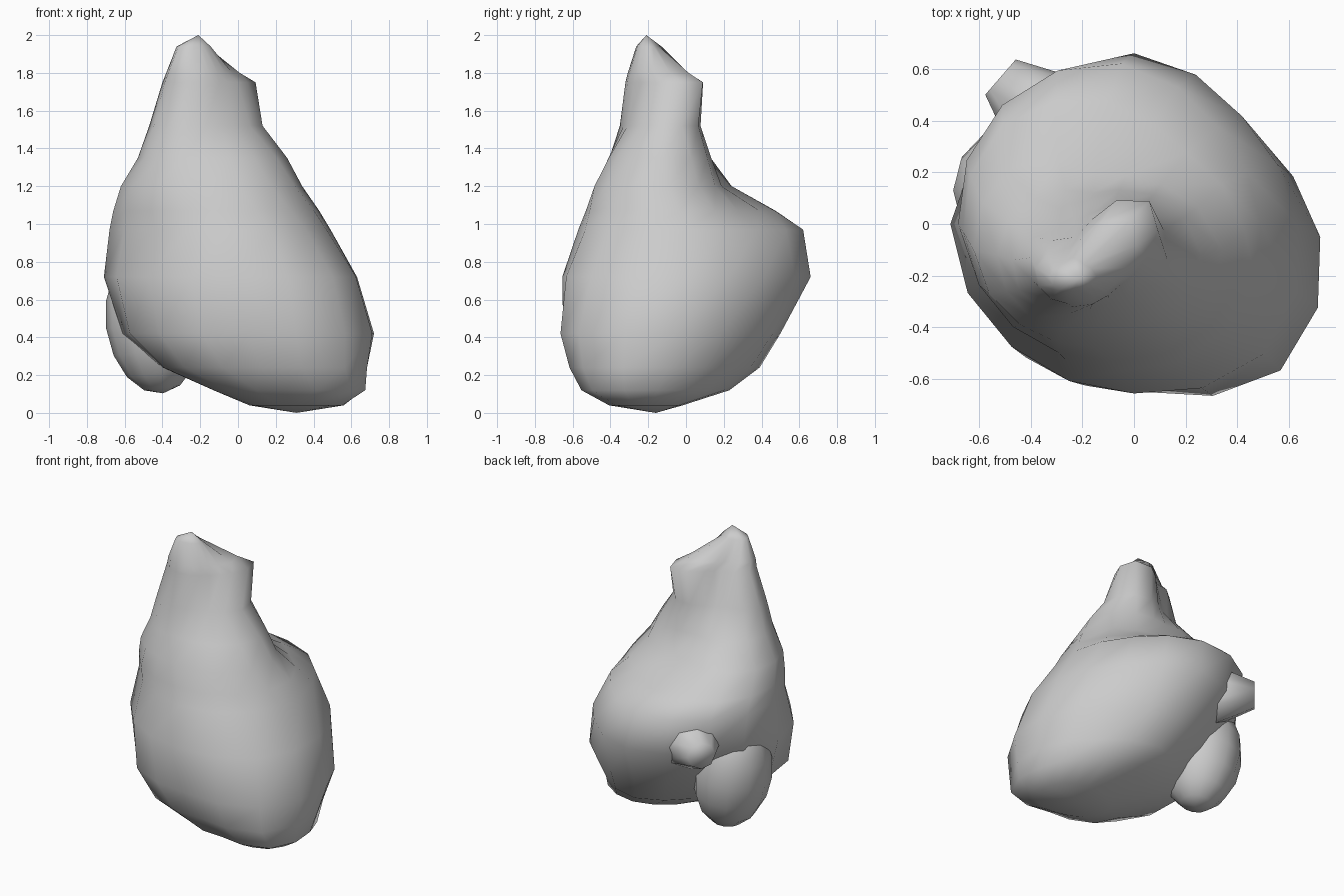
import bpy, bmesh, math
from mathutils import Vector

if "Cube" in bpy.data.objects:
    bpy.data.objects.remove(bpy.data.objects["Cube"])

SIDES = 16


def finish(bm, name):
    bmesh.ops.recalc_face_normals(bm, faces=bm.faces)
    for f in bm.faces:
        f.smooth = True
    me = bpy.data.meshes.new(name)
    bm.to_mesh(me)
    bm.free()
    ob = bpy.data.objects.new(name, me)
    bpy.context.collection.objects.link(ob)
    return ob


def radius(r, a):
    # periodic smooth interpolation through the eight radii
    n = len(r)
    i, t = int(a), a - int(a)
    p0, p1, p2, p3 = (r[(i + k) % n] for k in (-1, 0, 1, 2))
    return p1 + 0.5 * t * (p2 - p0 + t * (2*p0 - 5*p1 + 4*p2 - p3 + t * (3*(p1 - p2) + p3 - p0)))


def loft(name, rings, bottom, top):
    bm = bmesh.new()
    loops = []
    for z, cx, cy, *r in rings:
        loop = []
        for k in range(SIDES):
            a = 2 * math.pi * k / SIDES
            d = radius(r, k * len(r) / SIDES)
            loop.append(bm.verts.new((cx + d * math.cos(a), cy + d * math.sin(a), z)))
        loops.append(loop)
    for a, b in zip(loops, loops[1:]):
        for k in range(SIDES):
            j = (k + 1) % SIDES
            bm.faces.new((a[k], a[j], b[j], b[k]))
    for loop, tip in ((loops[0], bottom), (loops[-1], top)):
        v = bm.verts.new(tip)
        for k in range(SIDES):
            bm.faces.new((loop[k], loop[(k + 1) % SIDES], v))
    return finish(bm, name)


# Main organ body: height, centre, then radii E NE N NW W SW S SE
loft("heart_body", [
    (.04, .30, -.18, .26, .20, .16, .18, .24, .22, .22, .27),
    (.12, .25, -.15, .41, .38, .38, .36, .38, .43, .38, .49),
    (.24, .12, -.10, .56, .47, .49, .42, .52, .57, .49, .63),
    (.42, .05, -.05, .67, .56, .55, .50, .66, .66, .60, .73),
    (.72, .00, .00, .63, .59, .66, .63, .71, .67, .655, .71),
    (.97, -.05, .00, .54, .53, .62, .65, .63, .57, .57, .58),
    (1.07, -.10, -.03, .53, .43, .50, .58, .56, .52, .50, .54),
    (1.20, -.15, -.10, .49, .36, .30, .45, .47, .41, .38, .46),
    (1.35, -.16, -.12, .42, .33, .24, .32, .37, .34, .29, .35),
    (1.52, -.17, -.14, .30, .29, .18, .17, .30, .27, .19, .20),
    (1.75, -.16, -.13, .21, .31, .15, .11, .24, .23, .18, .15),
    (1.80, -.20, -.17, .17, .26, .12, .10, .18, .17, .13, .13),
    (1.94, -.235, -.20, .09, .06, .07, .07, .09, .08, .06, .07),
], (.31, -.16, 0), (-.21, -.21, 2.0))

# Rounded lobe at the lower back left, leaning up into the side wall
bpy.ops.mesh.primitive_uv_sphere_add(segments=12, ring_count=8, location=(-.45, .13, .48))
lobe = bpy.context.object
lobe.name = "lower_lobe"
lobe.scale = (.25, .26, .38)
lobe.rotation_euler = (0, math.radians(-8), 0)
bpy.ops.object.shade_smooth()

# Broad tapered vessel stub pointing out of the back left
bm = bmesh.new()
bmesh.ops.create_cone(bm, cap_ends=True, segments=8, radius1=.25, radius2=.09, depth=.36)
stub = finish(bm, "vessel_stub")
direction = Vector((-.75, .65, 0))
stub.rotation_euler = direction.to_track_quat('Z', 'Y').to_euler()
stub.location = (-.38, .45, .77)
